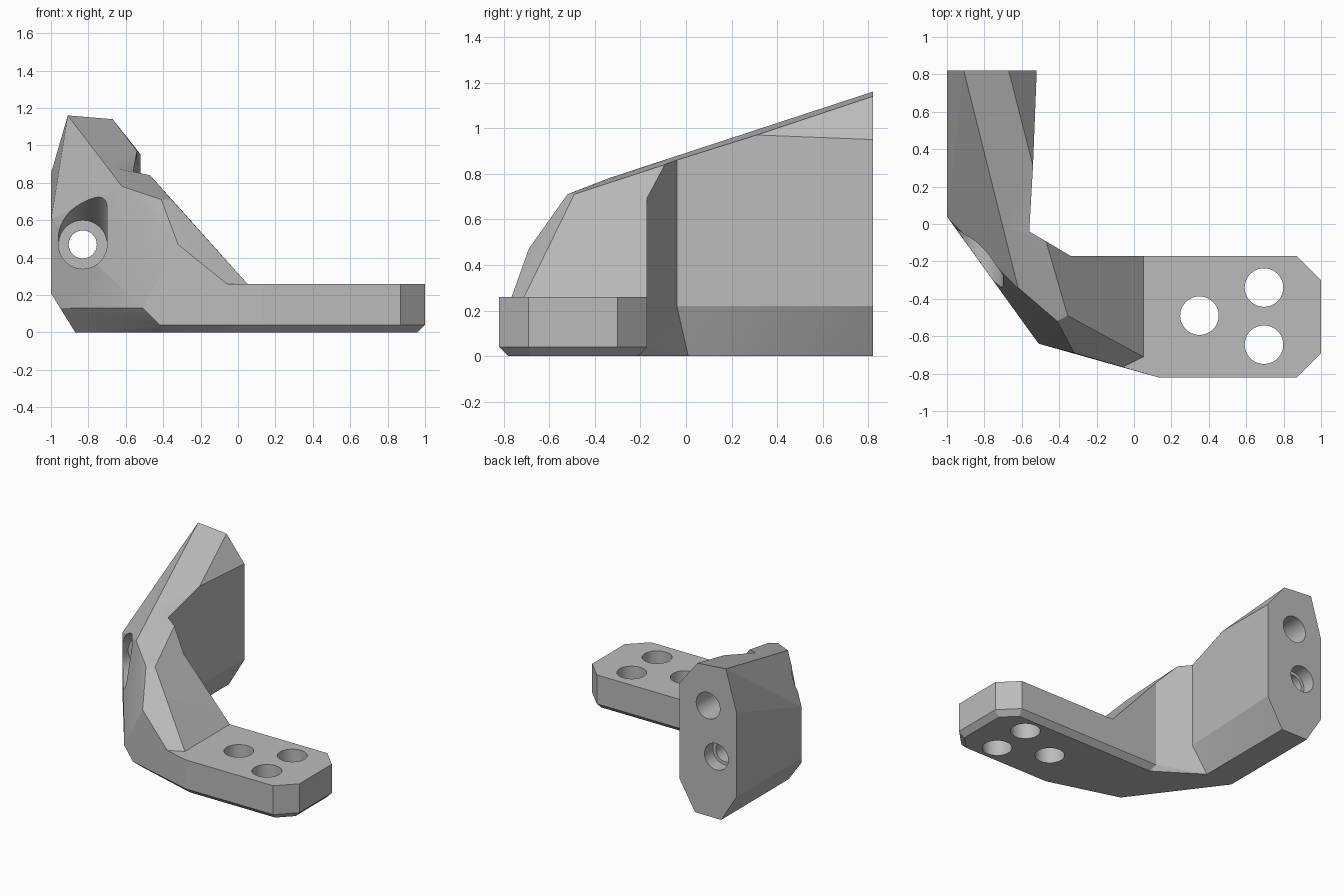
import bpy, bmesh, math
from mathutils import Vector

cube = bpy.data.objects.get("Cube")
if cube:
    bpy.data.objects.remove(cube, do_unlink=True)

grey = bpy.data.materials.new("plain_grey")
grey.use_nodes = True
grey.diffuse_color = (0.5, 0.5, 0.5, 1)
grey.node_tree.nodes["Principled BSDF"].inputs["Base Color"].default_value = (0.5, 0.5, 0.5, 1)


def hull(name, points):
    """Convex solid around the given points."""
    bm = bmesh.new()
    for p in points:
        bm.verts.new(p)
    result = bmesh.ops.convex_hull(bm, input=bm.verts)
    loose = [v for v in bm.verts if not v.link_faces]
    bmesh.ops.delete(bm, geom=loose, context='VERTS')
    bmesh.ops.dissolve_limit(bm, angle_limit=0.005, verts=bm.verts, edges=bm.edges)
    bmesh.ops.recalc_face_normals(bm, faces=bm.faces)
    mesh = bpy.data.meshes.new(name)
    bm.to_mesh(mesh)
    bm.free()
    mesh.materials.append(grey)
    obj = bpy.data.objects.new(name, mesh)
    bpy.context.collection.objects.link(obj)
    return obj


def ring(center, radius, axis):
    """Circle of points around the y or z axis."""
    pts = []
    for i in range(48):
        a = math.tau * i / 48
        u, v = radius * math.cos(a), radius * math.sin(a)
        pts.append(Vector(center) + (Vector((u, v, 0)) if axis == 'z' else Vector((u, 0, v))))
    return pts


def combine(target, other, operation):
    mod = target.modifiers.new(operation.lower(), 'BOOLEAN')
    mod.operation = operation
    mod.solver = 'EXACT'
    mod.object = other
    bpy.context.view_layer.objects.active = target
    bpy.ops.object.modifier_apply(modifier=mod.name)
    bpy.data.objects.remove(other, do_unlink=True)


# Shared corners of the bracket
outer_top, outer_low = (-1, .04, .6), (-1, .04, .21)
ridge_mid = (-.70, -.02, .885)
inner_top, inner_low = (-.56, -.04, .86), (-.56, -.04, .22)
inner_foot, outer_foot = (-.65, .01, 0), (-.87, .01, 0)
brow = [(-.41, -.52, .71), (-.355, -.49, .71), (-.32, -.69, .47)]
wall_top, wall_low = (-.34, -.17, .695), (-.34, -.17, .04)
toe = [(-.51, -.64, .13), (-.42, -.665, .04), (-.40, -.62, 0), (-.32, -.21, 0)]

# Upright arm: rear profile tapering to the corner
rear = [(-.91, 1.16), (-.67, 1.14), (-.52, .95), (-.52, .22),
        (-.65, 0), (-.87, 0), (-1, .21), (-1, .85)]
bracket = hull("angle_bracket", [(x, .82, z) for x, z in rear] + [
    (-.54, .31, .97), ridge_mid, inner_top, inner_low,
    inner_foot, outer_foot, outer_top, outer_low])

# Corner column
column = hull("corner_column", brow + toe + [
    inner_top, inner_low, inner_foot, outer_foot, outer_top, outer_low, ridge_mid,
    (-.62, -.34, .78), (-.47, -.093, .84), (-.95, -.03, .13), wall_top, wall_low])

# Sloped gusset down to the plate
gusset = hull("gusset", brow + toe + [
    wall_top, wall_low, (.05, -.17, .26), (.05, -.17, .04), (.05, -.21, 0),
    (.05, -.71, .26), (-.06, -.765, .26), (.05, -.797, .04), (.05, -.75, 0)])

# Mounting plate with chamfered lower rim
tip = [(.13, -.82), (.87, -.82), (1, -.69), (1, -.30), (.87, -.17), (-.34, -.17)]
rim = [(.14, -.78), (.86, -.78), (.96, -.68), (.96, -.31), (.86, -.21)]
plate = hull("mounting_plate", [(x, y, z) for x, y in tip for z in (.04, .26)]
             + [(x, y, 0) for x, y in rim] + toe[1:] + [(-.32, -.69, .26)])

for part in (column, gusset, plate):
    combine(bracket, part, 'UNION')

# Plate holes
for x, y in ((.35, -.49), (.695, -.34), (.695, -.645)):
    combine(bracket, hull("plate_hole", ring((x, y, -.1), .103, 'z')
                          + ring((x, y, .6), .103, 'z')), 'DIFFERENCE')

# Bolt passage, rear recess, and blind upper hole
for x, z, radius, start, end in ((-.83, .47, .075, -.9, 1), (-.83, .47, .1, .72, 1),
                                 (-.76, .84, .1, .4, 1)):
    combine(bracket, hull("arm_hole", ring((x, start, z), radius, 'y')
                          + ring((x, end, z), radius, 'y')), 'DIFFERENCE')

# Front bolt pocket flaring upward toward its mouth
combine(bracket, hull("bolt_pocket", ring((-.83, .05, .47), .13, 'y')
                      + ring((-.83, -.75, .47), .13, 'y')
                      + ring((-.83, -.75, .95), .13, 'y')), 'DIFFERENCE')

# Clean flat faces and shade the bores smoothly
bm = bmesh.new()
bm.from_mesh(bracket.data)
bmesh.ops.remove_doubles(bm, verts=bm.verts, dist=.0005)
bmesh.ops.dissolve_limit(bm, angle_limit=math.radians(1.5), verts=bm.verts, edges=bm.edges)
bmesh.ops.triangulate(bm, faces=[f for f in bm.faces if len(f.verts) > 4])
bm.to_mesh(bracket.data)
bm.free()
bpy.ops.object.select_all(action='DESELECT')
bracket.select_set(True)
bpy.context.view_layer.objects.active = bracket
bpy.ops.object.shade_smooth_by_angle(angle=math.radians(15))
